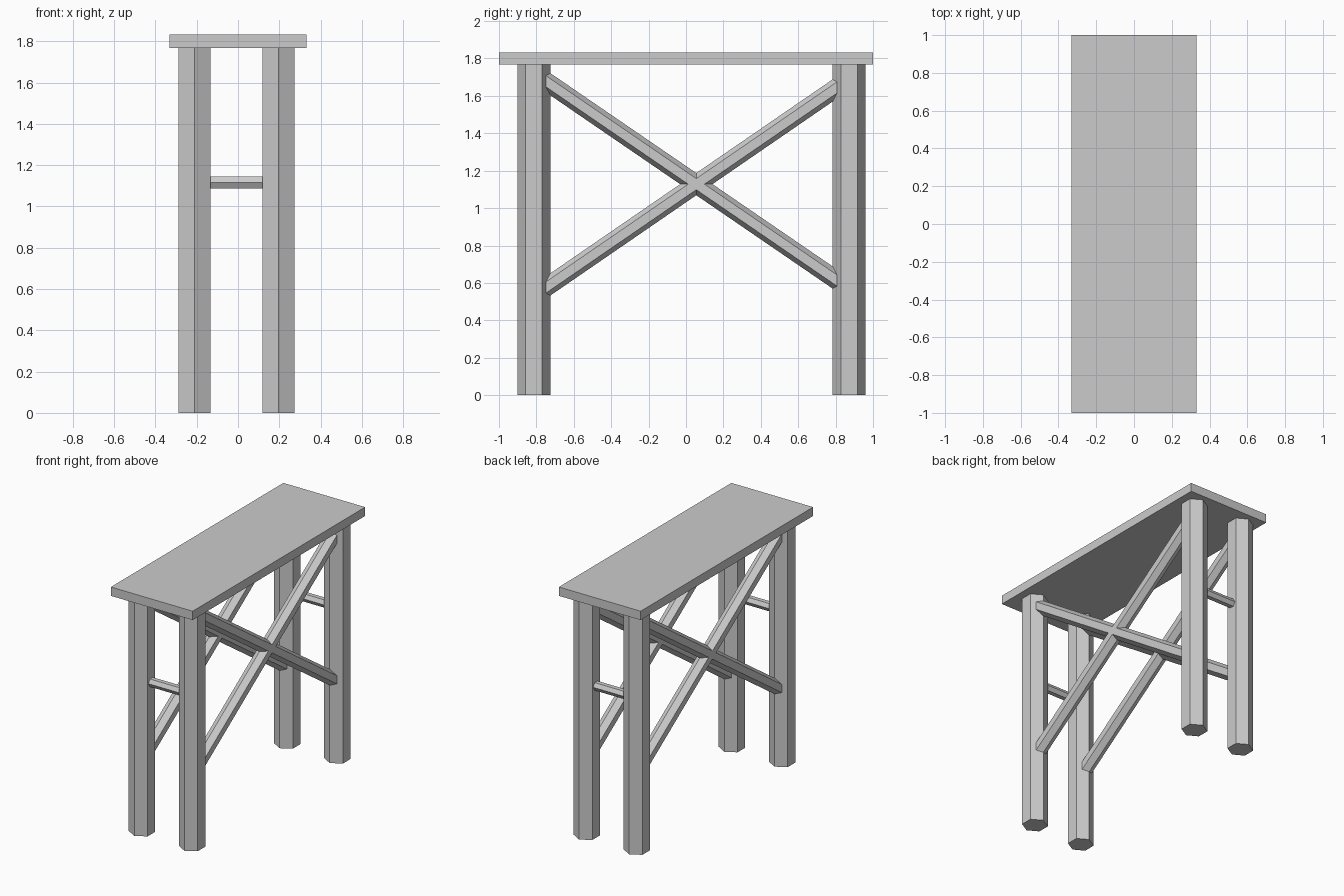
import bpy, bmesh, math
from mathutils import Vector

if "Cube" in bpy.data.objects:
    bpy.data.objects.remove(bpy.data.objects["Cube"])


def hex_bar(name, a, b, r, corner):
    """Six-sided bar from a to b with one corner pointing along 'corner'."""
    a, b, u = Vector(a), Vector(b), Vector(corner).normalized()
    v = (b - a).normalized().cross(u)
    bm = bmesh.new()
    rings = []
    for p in (a, b):
        rings.append([bm.verts.new(p + r * (math.cos(k * math.pi / 3) * u
                                            + math.sin(k * math.pi / 3) * v))
                      for k in range(6)])
    lo, hi = rings
    bm.faces.new(lo[::-1])
    bm.faces.new(hi)
    for k in range(6):
        n = (k + 1) % 6
        bm.faces.new((lo[k], lo[n], hi[n], hi[k]))
    bmesh.ops.recalc_face_normals(bm, faces=bm.faces[:])
    mesh = bpy.data.meshes.new(name)
    bm.to_mesh(mesh)
    bm.free()
    obj = bpy.data.objects.new(name, mesh)
    bpy.context.collection.objects.link(obj)
    return obj


LEG_X = {"left": -0.211, "right": 0.196}
LEG_Y = {"front": -0.813, "back": 0.872}
TOP_LOW, TOP_HIGH = 1.767, 1.832

# Flat board on top
bpy.ops.mesh.primitive_cube_add(size=1, location=(0, 0, (TOP_LOW + TOP_HIGH) / 2))
top = bpy.context.object
top.name = "table_top"
top.scale = (0.664, 2.0, TOP_HIGH - TOP_LOW)

# Four hexagonal legs
for end, y in LEG_Y.items():
    for side, x in LEG_X.items():
        hex_bar(f"{end}_{side}_leg", (x, y, 0), (x, y, TOP_LOW), 0.0885, (0, 1, 0))

    # Short rung joining the two legs at this end
    hex_bar(f"{end}_rung", (LEG_X["left"], y, 1.116), (LEG_X["right"], y, 1.116),
            0.033, (0, 1, 0))


# Crossed braces on each long side, ending inside the legs
def brace(name, x, z0, z1):
    y0, y1 = -0.728, 0.809
    slope = (z1 - z0) / (y1 - y0)
    ya, yb = -0.79, 0.86
    a = (x, ya, z0 + (ya - y0) * slope)
    b = (x, yb, z0 + (yb - y0) * slope)
    hex_bar(name, a, b, 0.049, (0, -slope, 1))


for side, x in LEG_X.items():
    brace(f"{side}_falling_brace", x, 1.664, 0.612)
    brace(f"{side}_rising_brace", x, 0.590, 1.646)
